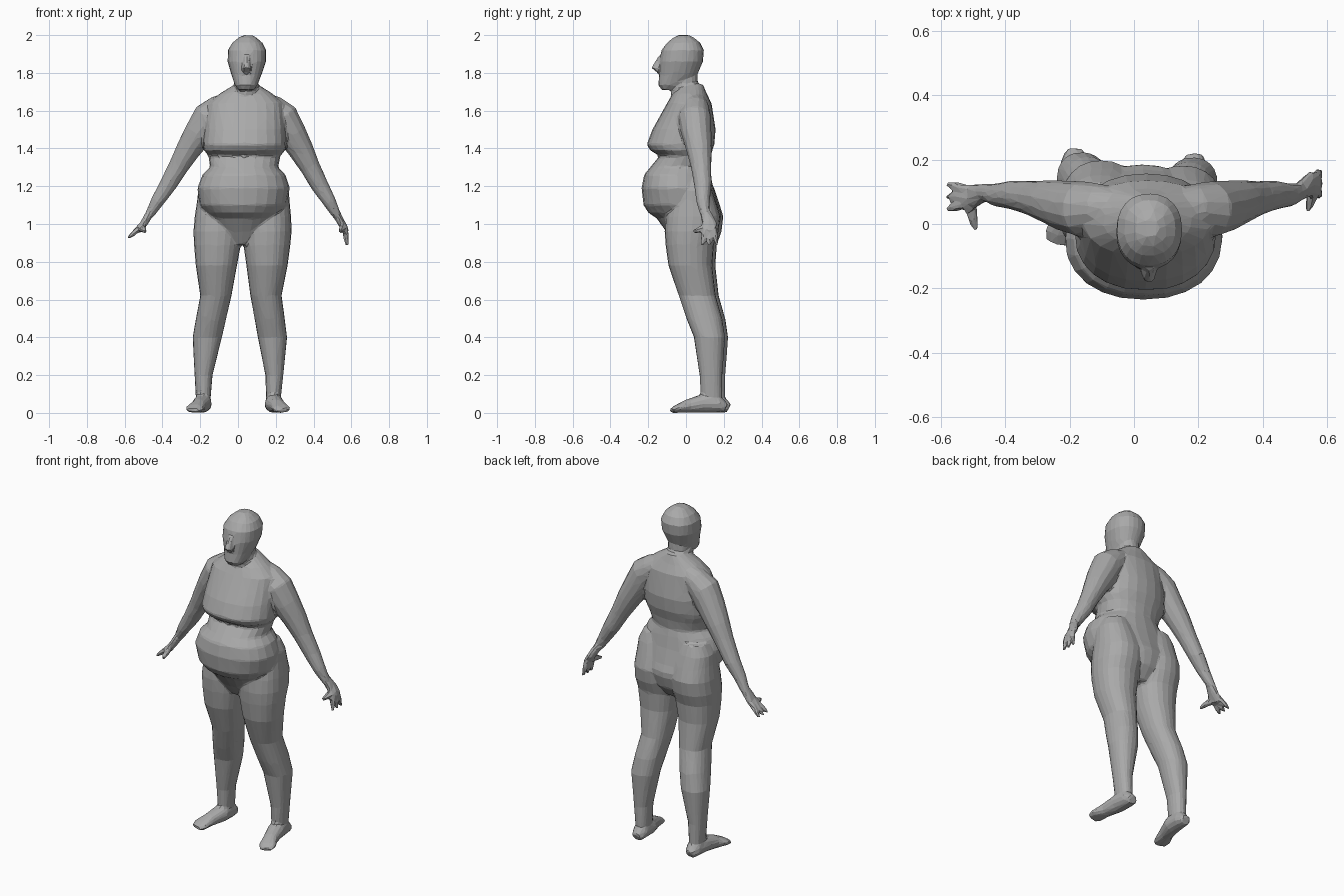
import bpy, bmesh, math
from mathutils import Vector

cube = bpy.data.objects.get("Cube")
if cube:
    bpy.data.objects.remove(cube)

bm = bmesh.new()
X_AXIS, Y_AXIS = Vector((1, 0, 0)), Vector((0, 1, 0))
LEFT, RIGHT = 1, -1


def round_power(value, exponent):
    return math.copysign(abs(value) ** exponent, value)


def skin(loops, side):
    """Join point loops into a closed form, on a midline that leans to the left."""
    rings = [[bm.verts.new((side * p.x + p.z / 40, p.y, p.z)) for p in loop] for loop in loops]
    faces = [bm.faces.new(rings[0]), bm.faces.new(rings[-1])]
    for lower, upper in zip(rings, rings[1:]):
        for i in range(len(lower)):
            j = (i + 1) % len(lower)
            faces.append(bm.faces.new((lower[i], lower[j], upper[j], upper[i])))
    bmesh.ops.recalc_face_normals(bm, faces=faces)


def stack(sections, side=LEFT, count=24, exponent=.9):
    """Level sections: height, inner and outer limits, front and back limits."""
    loops = []
    for z, inner, outer, front, back in sections:
        loop = []
        for i in range(count):
            angle = math.tau * i / count
            across = round_power(math.cos(angle), exponent)
            along = round_power(math.sin(angle), exponent)
            loop.append(Vector(((inner + outer + (outer - inner) * across) / 2,
                                (front + back + (back - front) * along) / 2, z)))
        loops.append(loop)
    skin(loops, side)


def centred_stack(sections):
    """Level sections on the midline: height, half width, front and back limits."""
    stack([(z, -half, half, front, back) for z, half, front, back in sections])


def tube(sections, axis, side, count=14):
    """Sections across a path: centre, radius along the axis, radius across it."""
    centres = [Vector(section[:3]) for section in sections]
    loops = []
    for i, (*_, wide, thick) in enumerate(sections):
        before, after = centres[max(i - 1, 0)], centres[min(i + 1, len(centres) - 1)]
        tangent = (after - before).normalized()
        u = (axis - tangent * axis.dot(tangent)).normalized()
        v = tangent.cross(u)
        angles = [math.tau * k / count for k in range(count)]
        loops.append([centres[i] + u * wide * math.cos(a) + v * thick * math.sin(a)
                      for a in angles])
    skin(loops, side)


def finger(base, tip, radius, axis, side):
    """A tapered tube that keeps its thickness for most of its length."""
    middle = base.lerp(tip, .6)
    tube([(*base, radius, radius), (*middle, radius * .9, radius * .9),
          (*tip, radius * .5, radius * .5)], axis, side)


# Torso: shoulders, bust with its fold, waist, and a belly narrowing to the groin
centred_stack([
    (1.74, .06, -.03, .09), (1.69, .14, -.07, .11), (1.64, .2, -.1, .135),
    (1.5, .215, -.178, .157), (1.42, .22, -.208, .15), (1.39, .215, -.19, .14),
    (1.36, .19, -.14, .13), (1.3, .18, -.19, .12), (1.26, .22, -.222, .13),
    (1.19, .245, -.235, .145), (1.1, .23, -.225, .17), (1.06, .2, -.2, .185),
    (1.03, .18, -.155, .185), (.96, .14, -.105, .165), (.89, .07, -.06, .11)])

# Neck
centred_stack([(1.6, .085, -.07, .09), (1.68, .065, -.08, .065), (1.82, .06, -.08, .06)])

# Head, with a flat face and a rounded crown
centred_stack([
    (1.71, .04, -.13, -.06), (1.735, .06, -.148, 0), (1.79, .08, -.142, .06),
    (1.86, .102, -.14, .09), (1.92, .102, -.13, .095), (1.96, .08, -.1, .075),
    (1.985, .05, -.07, .045), (2, .025, -.04, .015)])

# Nose
centred_stack([(1.8, .022, -.15, -.1), (1.825, .024, -.185, -.1), (1.89, .014, -.145, -.1)])

for side in (LEFT, RIGHT):
    # Leg, from hip to ankle, the left one slightly forward
    step = side * -.008
    leg = [(1.24, .06, .21, -.04, .12), (1.18, .03, .24, -.07, .145),
           (1.12, .01, .245, -.08, .165), (1.04, 0, .255, -.1, .19),
           (.96, 0, .26, -.105, .18), (.89, .007, .255, -.1, .155),
           (.78, .025, .243, -.085, .147), (.62, .05, .215, -.03, .165),
           (.5, .075, .235, .01, .2), (.4, .095, .25, .05, .215),
           (.2, .14, .235, .08, .2), (.02, .15, .22, .09, .2)]
    stack([(z, inner, outer, front + step, back + step)
           for z, inner, outer, front, back in leg], side)

    # Foot, from heel to toe, resting on its sole
    foot = [(.185, .22, .03, .025), (.185, .18, .045, .045), (.19, .1, .05, .05),
            (.21, .02, .042, .037), (.23, -.04, .05, .022), (.24, -.07, .035, .012)]
    tube([(x, y + step, height, width, height) for x, y, width, height in foot], X_AXIS, side)

    # Arm, from the base of the neck over the shoulder to the wrist
    arm = [(.06, .055, 1.66, .05), (.14, .05, 1.61, .075), (.195, .045, 1.565, .088),
           (.245, .055, 1.48, .08), (.3, .07, 1.39, .067), (.35, .08, 1.3, .054),
           (.405, .09, 1.2, .046), (.455, .09, 1.12, .036), (.495, .1, 1.05, .025)]
    tube([(*centre, radius, radius) for *centre, radius in arm], Y_AXIS, side)

    # Palm, three tapered fingers and a thumb, with the left hand further back
    hand_y = .105 + side * .02
    tube([(.485, .1, 1.07, .027, .023), (.525, hand_y, 1, .04, .02),
          (.55, hand_y, .96, .032, .015)], Y_AXIS, side)
    base = Vector((.54, hand_y, .985))
    tip = Vector((.58 - side * .025, hand_y, .905 - side * .02))
    for place in (-1, 0, 1):
        spread = Y_AXIS * place * .02
        finger(base + spread, tip + spread * 2, .016, Y_AXIS, side)
    finger(base, Vector((.515, .01 + side * .03, .96)), .019, X_AXIS, side)

mesh = bpy.data.meshes.new("body")
bm.to_mesh(mesh)
bm.free()
body = bpy.data.objects.new("body", mesh)
bpy.context.collection.objects.link(body)

# Plain grey finish
grey = bpy.data.materials.new("plain_grey")
grey.use_nodes = True
color = (.4, .4, .4, 1)
grey.diffuse_color = color
grey.node_tree.nodes["Principled BSDF"].inputs["Base Color"].default_value = color
mesh.materials.append(grey)

# Fuse the parts into one skin, soften the joins, then reduce it to flat facets
fuse = body.modifiers.new("fuse", 'REMESH')
fuse.mode = 'VOXEL'
fuse.voxel_size = .008
fuse.use_smooth_shade = False
soften = body.modifiers.new("soften", 'SMOOTH')
soften.factor = .5
soften.iterations = 5
facet = body.modifiers.new("facet", 'DECIMATE')
facet.ratio = .03
